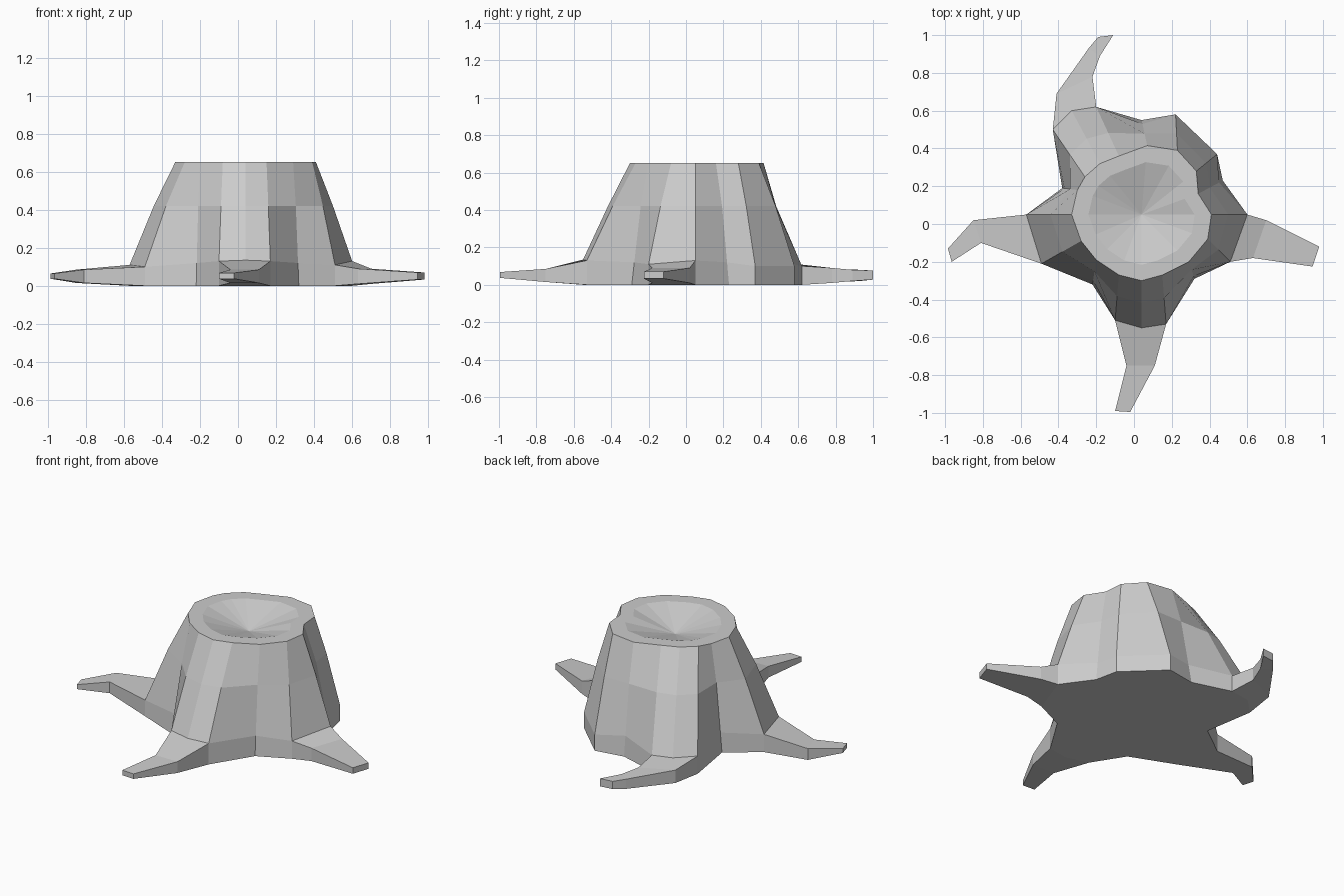
import bpy, bmesh
from mathutils import Vector

if "Cube" in bpy.data.objects:
    bpy.data.objects.remove(bpy.data.objects["Cube"])

# Stump outline, clockwise from +x: base x, y, flare height, top x, y
OUTLINE = [
    (.60, .05, .13, .41, .05), (.51, -.20, .11, .39, -.08), (.32, -.29, .12, .29, -.20),
    (.17, -.53, .13, .15, -.27), (.04, -.55, .135, .04, -.30), (-.10, -.51, .13, -.08, -.27),
    (-.22, -.32, .12, -.20, -.19), (-.49, -.21, .10, -.28, -.09), (-.57, .05, .11, -.33, .05),
    (-.38, .19, .12, -.30, .18), (-.43, .50, .11, -.26, .25), (-.33, .60, .11, -.18, .32),
    (-.20, .62, .10, -.08, .36), (.04, .55, .12, .07, .415), (.22, .58, .10, .23, .39),
    (.44, .37, .10, .33, .28), (.47, .23, .12, .34, .16)]
VALLEYS = {2, 6, 9, 13, 16}
TOP = .65

# Roots: first and last outline index, then sections (ax, ay, bx, by, z low, z high)
ROOTS = [
    (0, 1, [(.70, .02, .63, -.18, .01, .09), (.98, -.12, .945, -.225, .033, .07)]),
    (3, 5, [(.11, -.75, -.04, -.75, .015, .085), (-.02, -.995, -.10, -.99, .037, .068)]),
    (7, 8, [(-.81, -.10, -.85, .02, .015, .085), (-.965, -.20, -.985, -.13, .037, .065)]),
    (10, 12, [(-.41, .69, -.22, .78, .01, .09), (-.24, .93, -.18, .89, .02, .08),
              (-.19, .99, -.11, 1.0, .028, .076)])]

bm = bmesh.new()
n = len(OUTLINE)


def ring(fn):
    return [bm.verts.new(fn(i, Vector(p[:2]), p[2], Vector(p[3:]))) for i, p in enumerate(OUTLINE)]


def upper(i, b, h, t):
    return b.lerp(t, .15 if i in VALLEYS else 0).to_3d() + Vector((0, 0, h))


centre = Vector((.04, .05))
base = ring(lambda i, b, h, t: b.to_3d())
flare = ring(upper)
mid = ring(lambda i, b, h, t: t.lerp(b, .47).to_3d() + Vector((0, 0, .42)))
rim = ring(lambda i, b, h, t: t.to_3d() + Vector((0, 0, TOP)))
dish = ring(lambda i, b, h, t: centre.lerp(t, .76).to_3d() + Vector((0, 0, TOP)))
bowl = bm.verts.new((.04, .05, TOP - .08))

# Trunk walls, leaving openings where the roots grow out
openings = {i for a, b, _ in ROOTS for i in range(a, b)}
for i in range(n):
    j = (i + 1) % n
    if i not in openings:
        bm.faces.new((base[i], base[j], flare[j], flare[i]))
    for lo, hi in ((flare, mid), (mid, rim), (rim, dish)):
        bm.faces.new((lo[i], lo[j], hi[j], hi[i]))
    bm.faces.new((dish[i], dish[j], bowl))
bm.faces.new(base)

# Roots, tapering from the openings
for a, b, sections in ROOTS:
    low, high = base[a:b + 1], flare[a:b + 1]
    for ax, ay, bx, by, z0, z1 in sections:
        nl = [bm.verts.new((ax, ay, z0)), bm.verts.new((bx, by, z0))]
        nh = [bm.verts.new((ax, ay, z1)), bm.verts.new((bx, by, z1))]
        bm.faces.new(low + nl[::-1])
        bm.faces.new(high + nh[::-1])
        bm.faces.new((low[0], nl[0], nh[0], high[0]))
        bm.faces.new((low[-1], nl[1], nh[1], high[-1]))
        low, high = nl, nh
    bm.faces.new((low[0], low[1], high[1], high[0]))

bmesh.ops.recalc_face_normals(bm, faces=bm.faces)
mesh = bpy.data.meshes.new("tree_stump")
bm.to_mesh(mesh)
bm.free()
bpy.context.collection.objects.link(bpy.data.objects.new("tree_stump", mesh))
